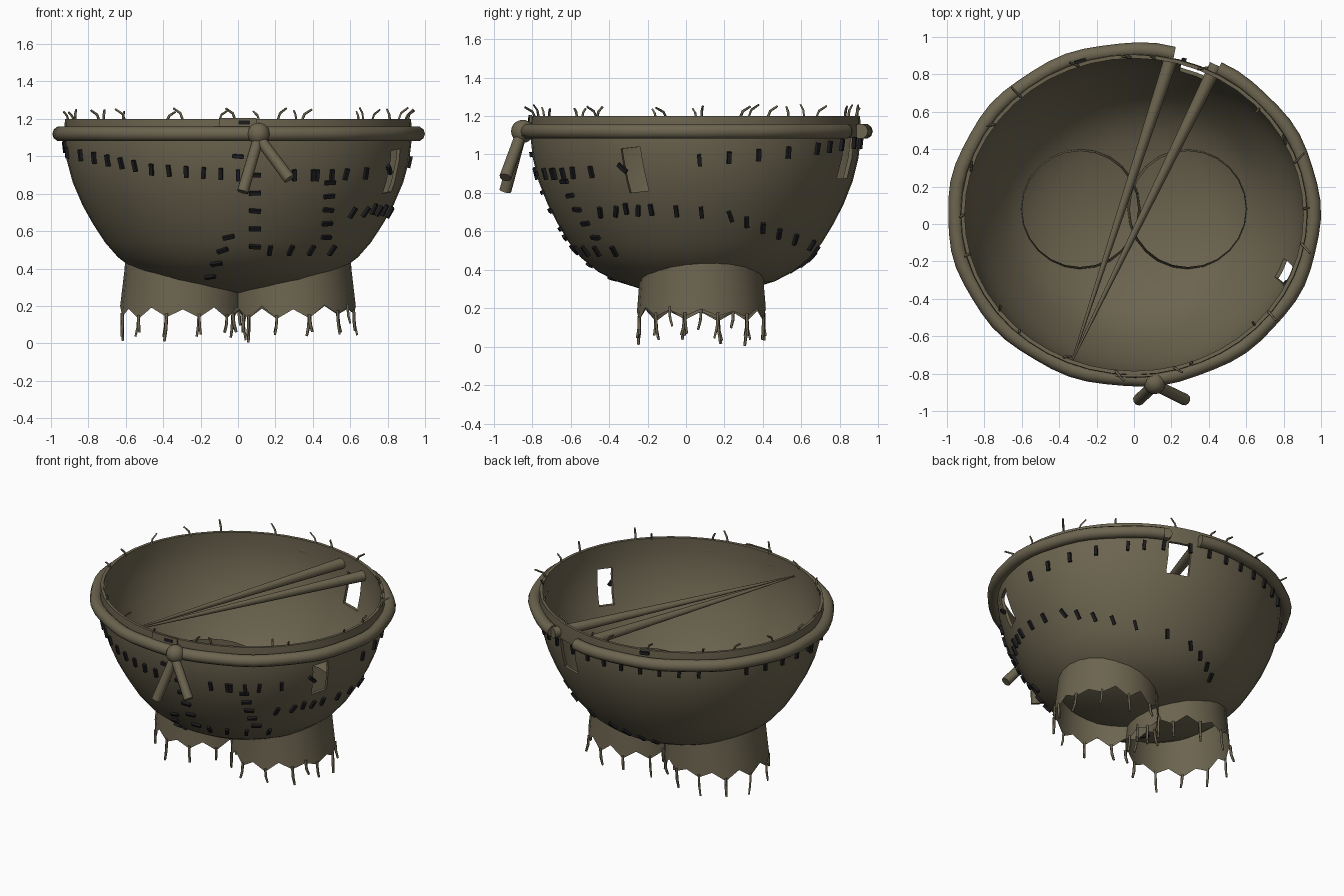
import bpy, bmesh, math, random
from mathutils import Vector, Matrix

if "Cube" in bpy.data.objects:
    bpy.data.objects.remove(bpy.data.objects["Cube"])

random.seed(4)
CY, RX, RY = 0.05, 0.93, 0.86
# bowl profile: height, fraction of full radius
PROFILE = [(1.2, .995), (1.1, 1.0), (.98, .985), (.86, .95), (.74, .895), (.64, .835),
           (.54, .765), (.46, .69), (.39, .59), (.34, .48), (.3, .33), (.27, .15), (.26, 0)]


def material(name, rgb):
    m = bpy.data.materials.new(name)
    m.diffuse_color = (*rgb, 1)
    m.use_nodes = True
    m.node_tree.nodes["Principled BSDF"].inputs["Base Color"].default_value = m.diffuse_color
    return m


CLOTH = material("drab cloth", (.150, .128, .079))
BLACK = material("black thread", (.012, .012, .014))


def add_mesh(name, bm, mat, smooth=True):
    bmesh.ops.recalc_face_normals(bm, faces=bm.faces)
    me = bpy.data.meshes.new(name)
    bm.to_mesh(me)
    bm.free()
    me.materials.append(mat)
    ob = bpy.data.objects.new(name, me)
    bpy.context.collection.objects.link(ob)
    bpy.context.view_layer.objects.active = ob
    ob.select_set(True)
    if smooth:
        bpy.ops.object.shade_smooth_by_angle(angle=math.radians(40))
    ob.select_set(False)
    return ob


def add_tubes(name, paths, radius, mat=CLOTH, res=3):
    """Each path is a list of (point, radius factor)."""
    cu = bpy.data.curves.new(name, 'CURVE')
    cu.dimensions = '3D'
    cu.bevel_depth, cu.bevel_resolution, cu.use_fill_caps = radius, res, True
    for path in paths:
        sp = cu.splines.new('POLY')
        sp.points.add(len(path) - 1)
        for p, (co, r) in zip(sp.points, path):
            p.co, p.radius = (*co, 1), r
    cu.materials.append(mat)
    ob = bpy.data.objects.new(name, cu)
    bpy.context.collection.objects.link(ob)
    return ob


def frac(z):
    """Fraction of the full bowl radius at a height."""
    z = max(min(z, 1.2), .26)
    for p, q in zip(PROFILE, PROFILE[1:]):
        if q[0] <= z <= p[0]:
            return p[1] + (q[1] - p[1]) * (z - p[0]) / (q[0] - p[0])


def wall(a, z, k=1.0):
    f = frac(z) * k
    return Vector((RX * f * math.cos(a), CY + RY * f * math.sin(a), z))


# body bowl, thickened inwards
bm = bmesh.new()
N = 48
rings = [[bm.verts.new(wall(2 * math.pi * i / N, z)) for i in range(N)] for z, f in PROFILE[:-1]]
for r, s in zip(rings, rings[1:]):
    for i in range(N):
        j = (i + 1) % N
        bm.faces.new((r[i], r[j], s[j], s[i]))
tip = bm.verts.new((0, CY, PROFILE[-1][0]))
for i in range(N):
    bm.faces.new((rings[-1][i], rings[-1][(i + 1) % N], tip))
bowl = add_mesh("body_bowl", bm, CLOTH, False)
sol = bowl.modifiers.new("thickness", 'SOLIDIFY')
sol.thickness, sol.offset = .02, -1


# torn holes: one at the back, one at the right of the front
def cut(center, size, rot, tilt):
    bm = bmesh.new()
    bmesh.ops.create_cube(bm, size=1, matrix=Matrix.Translation(center) @ Matrix.Rotation(rot, 4, 'Z')
                          @ Matrix.Rotation(tilt, 4, 'Y') @ Matrix.Diagonal((*size, 1)))
    c = add_mesh("hole_cutter", bm, CLOTH, False)
    c.hide_render = True
    mod = bowl.modifiers.new("hole", 'BOOLEAN')
    mod.operation, mod.object, mod.solver = 'DIFFERENCE', c, 'EXACT'
    return c


cutters = [cut((.33, .86, .98), (.15, .5, .21), -.2, 0),
           cut((.83, -.27, .92), (.11, .4, .23), math.radians(66), -.1)]
bpy.context.view_layer.objects.active = bowl
bowl.select_set(True)
for mod in list(bowl.modifiers):
    bpy.ops.object.modifier_apply(modifier=mod.name)
bpy.ops.object.shade_smooth_by_angle(angle=math.radians(40))
bowl.select_set(False)
for c in cutters:
    bpy.data.objects.remove(c)

# legs: open tubes rising inside the bowl, with ragged hems and hanging threads
LX, LY, LR, M = .288, .08, .315, 24
for side, name in ((-1, "left_leg"), (1, "right_leg")):
    bm = bmesh.new()
    cols, threads = [], []
    for i in range(M):
        a = 2 * math.pi * i / M
        d = Vector((math.cos(a), math.sin(a), 0))
        top = Vector((side * LX, LY, .62)) + d * (LR - .005)
        mid = Vector((side * LX, LY, .4)) + d * (LR + .003)
        hem = Vector((side * (LX + .007), LY, 0)) + d * (LR + .02)
        hem.z = (.145 if i % 2 else .19) + random.uniform(-.015, .015)
        cols.append([bm.verts.new(p) for p in (top, mid, hem)])
        if i % 2 or random.random() < .2:
            length = random.uniform(.07, .13)
            sway = Vector((random.uniform(-.02, .02), random.uniform(-.02, .02), 0))
            threads.append([(hem + Vector((0, 0, .02)), 1), (hem + sway * .3 - Vector((0, 0, length * .5)), 1),
                            (hem + sway - Vector((0, 0, length)), .8)])
    for i in range(M):
        p, q = cols[i], cols[(i + 1) % M]
        for k in range(2):
            bm.faces.new((p[k], q[k], q[k + 1], p[k + 1]))
    add_mesh(name, bm, CLOTH)
    add_tubes(name + "_hem_threads", threads, .009, res=0)

# frayed threads on the rim
threads = []
for i in range(22):
    a = 2 * math.pi * (i + random.uniform(-.45, .45)) / 22
    p = wall(a, 1.19, .98)
    out = Vector((math.cos(a + random.uniform(-1.5, 1.5)), math.sin(a + random.uniform(-1.5, 1.5)), 0))
    rise = random.uniform(.035, .06)
    threads.append([(p, 1), (p + out * .015 + Vector((0, 0, rise * .7)), 1),
                    (p + out * .055 + Vector((0, 0, rise + .01)), .8)])
add_tubes("rim_threads", threads, .007, res=0)


# rope belt, open at the back, its ends leading to two tapered cords
def rope(a, k=0):
    return Vector(((.957 + k) * math.cos(a), CY + (.88 + k) * math.sin(a), 1.12))


A0, A1 = math.radians(77), math.radians(62) + 2 * math.pi
belt = [(rope(A0 + (A1 - A0) * i / 60, .004 * math.sin(i * 1.3)), 1) for i in range(61)]
add_tubes("rope_belt", [belt], .04)
END = Vector((-.33, -.73, 1.12))
add_tubes("inner_cords", [[(Vector((x, y, 1.12)), 1), (END, .12)] for x, y in ((.2, .89), (.44, .85))], .037)

# knot and its two tails
bm = bmesh.new()
bmesh.ops.create_uvsphere(bm, u_segments=16, v_segments=10, radius=.06,
                          matrix=Matrix.Translation((.11, -.85, 1.12)))
add_mesh("belt_knot", bm, CLOTH)
add_tubes("knot_tails", [[(Vector((.11, -.86, 1.1)), 1), (Vector((x, -.94, z)), 1.05)]
                         for x, z in ((.025, .81), (.275, .88))], .03)

# overlapping end of the waistband
bm = bmesh.new()
strip = []
for i in range(7):
    a = math.radians(-96 + i * 2)
    strip.append([bm.verts.new(wall(a, z, k)) for z, k in
                  ((1.13, 1.0), (1.13, 1.015), (1.205, 1.015), (1.205, 1.0))])
for p, q in zip(strip, strip[1:]):
    for k in range(4):
        bm.faces.new((p[k], q[k], q[(k + 1) % 4], p[(k + 1) % 4]))
bm.faces.new(strip[0])
bm.faces.new(strip[-1][::-1])
add_mesh("waistband_end", bm, CLOTH, False)

# black stitches
stitch_bm = bmesh.new()


def stitch(a, z, tilt=0.0):
    p = wall(a, z)
    up = (wall(a, z + .03) - wall(a, z - .03)).normalized()
    across = (wall(a + .03, z) - wall(a - .03, z)).normalized()
    n = across.cross(up).normalized()
    rot = Matrix((across, n, up)).transposed().to_4x4()
    tilt += random.uniform(-.12, .12)
    bmesh.ops.create_cube(stitch_bm, size=1, matrix=Matrix.Translation(p + n * .005) @ rot
                          @ Matrix.Rotation(tilt, 4, 'Y') @ Matrix.Diagonal((.021, .02, .062, 1)))


def row(start, end, count, tilt=0.0, front=True):
    """Evenly spaced stitches between (x, z) on the front or (y, z) on the right side."""
    for i in range(count):
        t = i / max(count - 1, 1)
        h, z = (start[k] + (end[k] - start[k]) * t for k in (0, 1))
        if front:
            a = -math.acos(max(-1, min(1, h / (RX * frac(z)))))
        else:
            a = math.asin(max(-1, min(1, (h - CY) / (RY * frac(z)))))
        stitch(a, z, tilt)


FLAT = math.pi / 2
row((-.91, 1.02), (-.55, .95), 6)
row((-.46, .93), (0, .9), 6)
row((.09, .9), (.09, .52), 5, FLAT)
row((.17, .5), (.5, .5), 4)
row((.49, .86), (.47, .57), 5, FLAT)
row((.3, .9), (.5, .9), 3)
row((-.05, .57), (-.18, .29), 5, FLAT * .8)
row((.61, .7), (.75, .71), 3, .3)
row((-.68, .9), (-.49, .91), 3, 0, False)
row((-.31, .72), (.08, .7), 4, 0, False)
row((.23, .68), (.65, .53), 6, -.3, False)
row((.07, .97), (.53, 1.01), 4, 0, False)
row((.68, 1.03), (.87, 1.06), 4, 0, False)
for i in range(4):   # lower back
    stitch(math.radians(82 + i * 8), .5 - i * .03, -.5)
for i in range(7):   # upper back
    stitch(math.radians(82 + i * 8), 1.06)
for i in range(5):   # left side
    stitch(math.radians(150 + i * 9), 1.05)
stitch(math.radians(-90), 1.0, FLAT)
stitch(math.radians(-88), 1.18, FLAT)
stitch(math.radians(108), 1.18, FLAT)
stitch(math.radians(-27), .93, -.9)
add_mesh("stitches", stitch_bm, BLACK, False)
